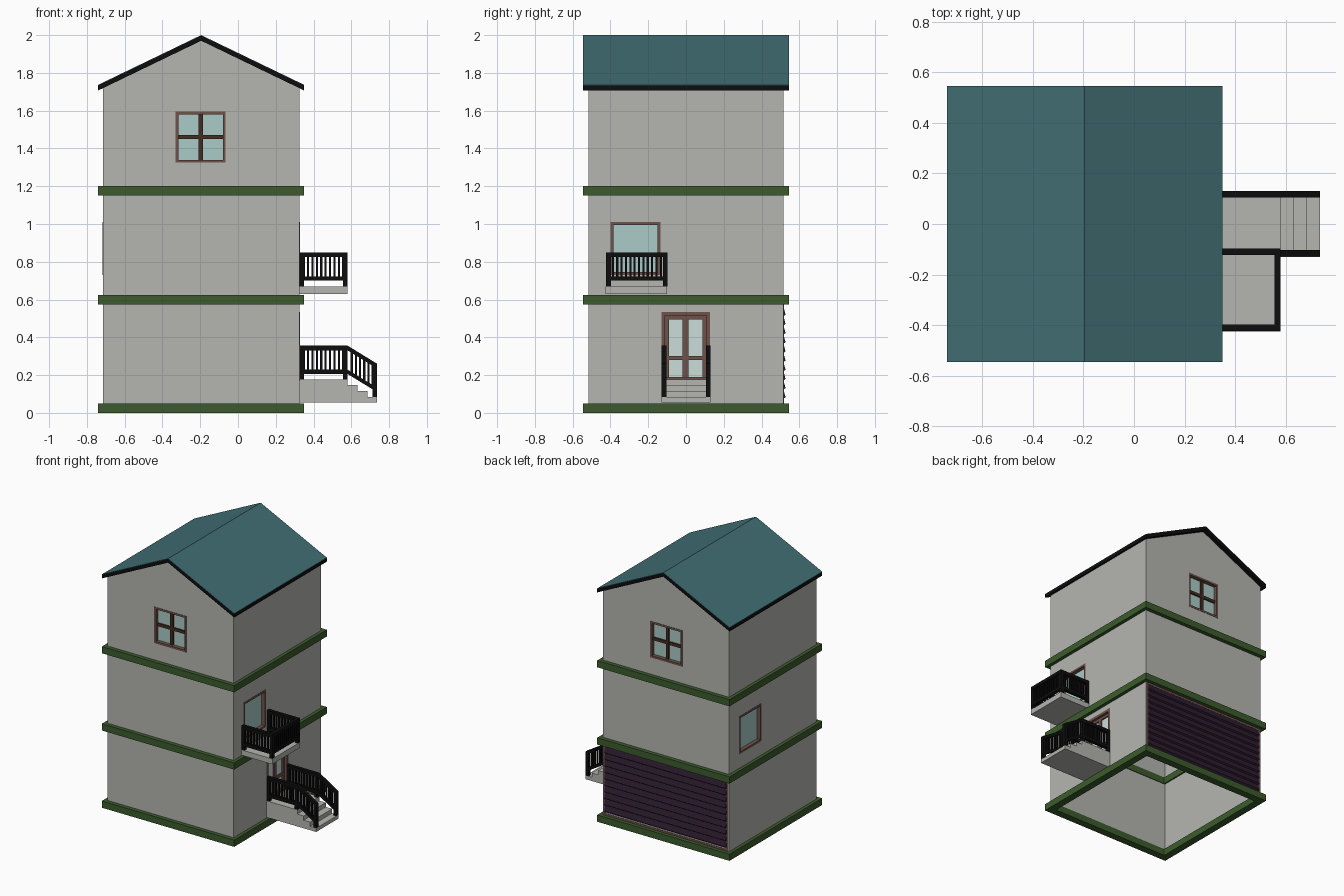
import bpy, bmesh

if "Cube" in bpy.data.objects:
    bpy.data.objects.remove(bpy.data.objects["Cube"])

CX, HX, HY = -0.195, 0.52, 0.515      # house centre x and half sizes
mats = {}
COLORS = {
    "wall": (0.46, 0.47, 0.435), "stone": (0.46, 0.47, 0.435), "green": (0.045, 0.105, 0.026),
    "black": (0.004, 0.004, 0.004), "teal": (0.052, 0.155, 0.17), "brown": (0.16, 0.085, 0.07),
    "dark": (0.06, 0.025, 0.015), "glass": (0.4, 0.6, 0.57), "pale": (0.6, 0.72, 0.7),
    "purple": (0.028, 0.012, 0.03),
}


def finish(bm, name, color):
    bmesh.ops.recalc_face_normals(bm, faces=bm.faces)
    me = bpy.data.meshes.new(name)
    bm.to_mesh(me)
    bm.free()
    ob = bpy.data.objects.new(name, me)
    bpy.context.collection.objects.link(ob)
    if color:
        if color not in mats:
            mats[color] = bpy.data.materials.new(color)
            mats[color].diffuse_color = (*COLORS[color], 1)
        me.materials.append(mats[color])
    return ob


def boxes(name, items, color):
    """Each item: x0, x1, y0, y1, z0, z1 and an optional drop of the x1 end."""
    bm = bmesh.new()
    for x0, x1, y0, y1, z0, z1, *drop in items:
        d = drop[0] if drop else 0
        v = [bm.verts.new((x, y, z - (d if x == x1 else 0)))
             for x in (x0, x1) for y in (y0, y1) for z in (z0, z1)]
        for f in ((0, 1, 3, 2), (4, 6, 7, 5), (0, 4, 5, 1), (2, 3, 7, 6), (0, 2, 6, 4), (1, 5, 7, 3)):
            bm.faces.new([v[i] for i in f])
    return finish(bm, name, color)


def prism(name, profile, axis, a, b, color):
    """Extrude a 2D profile along x (profile in y,z) or y (profile in x,z)."""
    bm = bmesh.new()
    put = (lambda p, t: (t, *p)) if axis == "x" else (lambda p, t: (p[0], t, p[1]))
    face = bm.faces.new([bm.verts.new(put(p, a)) for p in profile])
    ext = bmesh.ops.extrude_face_region(bm, geom=[face])
    vs = [g for g in ext["geom"] if isinstance(g, bmesh.types.BMVert)]
    bmesh.ops.translate(bm, verts=vs, vec=(b - a, 0, 0) if axis == "x" else (0, b - a, 0))
    return finish(bm, name, color)


def on_wall(side, u0, u1, z0, z1, d0, d1):
    """Box on a wall: u along the wall, d outward from its surface."""
    if side == "front":
        return (u0, u1, -HY - d1, -HY - d0, z0, z1)
    if side == "back":
        return (u0, u1, HY + d0, HY + d1, z0, z1)
    if side == "right":
        return (CX + HX + d0, CX + HX + d1, u0, u1, z0, z1)
    return (CX - HX - d1, CX - HX - d0, u0, u1, z0, z1)


def frame(side, u0, u1, z0, z1, w, d0, d1):
    return [on_wall(side, *r, d0, d1) for r in (
        (u0, u0 + w, z0, z1), (u1 - w, u1, z0, z1),
        (u0 + w, u1 - w, z0, z0 + w), (u0 + w, u1 - w, z1 - w, z1))]


# walls: hollow gabled shell
walls = prism("walls", [(CX - HX, 0.01), (CX + HX, 0.01), (CX + HX, 1.72), (CX, 1.972), (CX - HX, 1.72)],
              "y", -HY, HY, "wall")
T = 0.02
cuts = [boxes("cut_inside", [(CX - HX + T, CX + HX - T, -HY + T, HY - T, -0.1, 2.1)], None)]

# windows: recessed frame, glass and optional cross bars
windows = [("front", -0.33, -0.065, 1.325, 1.595, True), ("back", -0.33, -0.065, 1.325, 1.595, True),
           ("right", -0.4, -0.135, 0.73, 1.01, False), ("left", 0.135, 0.4, 0.73, 1.01, False)]
for side, u0, u1, z0, z1, cross in windows:
    cuts.append(boxes("cut_" + side, [on_wall(side, u0 + .002, u1 - .002, z0 + .002, z1 - .002, -0.1, 0.1)], None))
    boxes(side + "_window_frame", frame(side, u0, u1, z0, z1, 0.015, -0.035, 0.002), "brown")
    boxes(side + "_window_glass", [on_wall(side, u0 + .01, u1 - .01, z0 + .01, z1 - .01, -0.032, -0.026)], "glass")
    if cross:
        um, zm = (u0 + u1) / 2, (z0 + z1) / 2
        boxes(side + "_window_bars", [
            on_wall(side, um - .011, um + .011, z0 + .014, z1 - .014, -0.034, -0.014),
            on_wall(side, u0 + .014, u1 - .014, zm - .011, zm + .011, -0.034, -0.015)], "dark")

# entrance door
cuts.append(boxes("cut_door", [on_wall("right", -0.128, 0.126, 0.172, 0.533, -0.1, 0.1)], None))
boxes("door_frame", frame("right", -0.13, 0.128, 0.17, 0.535, 0.02, -0.035, 0.002), "brown")
boxes("door_leaf", [on_wall("right", *r, -0.034, -0.016) for r in (
    (-0.112, -0.09, 0.18, 0.52), (0.087, 0.11, 0.18, 0.52), (-0.018, 0.013, 0.18, 0.52),
    (-0.09, 0.087, 0.28, 0.3), (-0.09, 0.087, 0.495, 0.52), (-0.09, 0.087, 0.18, 0.19))], "brown")
boxes("door_glass", [on_wall("right", -0.1, 0.1, 0.18, 0.52, -0.03, -0.026)], "pale")

for c in cuts:
    c.hide_render = True
    c.hide_viewport = True
    m = walls.modifiers.new(c.name, "BOOLEAN")
    m.operation, m.solver, m.object = "DIFFERENCE", "EXACT", c

# floor bands
for i, z in enumerate((0, 0.575, 1.15)):
    ox, oy, ix, iy = HX + 0.025, HY + 0.03, HX - 0.03, HY - 0.025
    boxes("floor_band_%d" % (i + 1), [
        (CX - ox, CX + ox, -oy, -iy, z, z + 0.05), (CX - ox, CX + ox, iy, oy, z, z + 0.05),
        (CX - ox, CX - ix, -iy, iy, z, z + 0.05), (CX + ix, CX + ox, -iy, iy, z, z + 0.05)], "green")


# roof: black underlay with a thin teal covering
def chevron(top, t):
    r, e = 0.545, 0.263
    return [(CX - r, top - e), (CX, top), (CX + r, top - e), (CX + r, top - e - t), (CX, top - t), (CX - r, top - e - t)]


prism("roof_trim", chevron(1.997, 0.027), "y", -0.545, 0.545, "black")
prism("roof_cover", chevron(2.0, 0.003), "y", -0.545, 0.545, "teal")

# garage shutter on the back
boxes("shutter_frame", frame("back", CX - HX + 0.008, CX + HX - 0.008, 0.05, 0.575, 0.014, -0.01, 0.003), "brown")
n, zb, pitch = 10, 0.075, 0.0485
teeth = []
for i in range(n):
    teeth += [(HY + 0.001, zb + i * pitch), (HY + 0.012, zb + i * pitch + 0.008)]
prism("garage_shutter", [(HY - 0.005, 0.06)] + teeth + [(HY + 0.001, 0.565), (HY - 0.005, 0.565)], "x",
      CX - HX + 0.02, CX + HX - 0.02, "purple")


# railings
def rail_x(x0, x1, y, z, n, drop=0, w=0.025):
    y0, y1 = y - w / 2, y + w / 2
    out = [(x0, x1, y0, y1, z + 0.155, z + 0.18, drop), (x0, x1, y0, y1, z + 0.03, z + 0.053, drop)]
    step = (x1 - x0) / (n + 1)
    for i in range(1, n + 1):
        x, d = x0 + i * step, drop * i / (n + 1)
        out.append((x - .0055, x + .0055, y - .006, y + .006, z + 0.04 - d, z + 0.165 - d))
    return out


def post(x, y, z0, z1):
    return (x - .0115, x + .0115, y - .0125, y + .0125, z0, z1)


# balcony
boxes("balcony_slab", [(0.32, 0.58, -0.425, -0.1, 0.63, 0.67)], "stone")
rail = []
for y in (-0.41, -0.11):
    rail += rail_x(0.325, 0.58, y, 0.67, 10)
    rail += [post(0.337, y, 0.67, 0.845), post(0.567, y, 0.67, 0.845)]
rail += [(0.555, 0.58, -0.42, -0.1, z0, z1) for z0, z1 in ((0.825, 0.85), (0.70, 0.723))]
rail += [(0.5615, 0.5735, y - .0055, y + .0055, 0.71, 0.835) for y in [-0.41 + 0.3 * i / 13 for i in range(1, 13)]]
boxes("balcony_railing", rail, "black")

# entrance landing and steps
prism("entrance_steps", [(0.32, 0.055), (0.735, 0.055), (0.735, 0.083), (0.685, 0.083), (0.685, 0.115),
                         (0.632, 0.115), (0.632, 0.147), (0.58, 0.147), (0.58, 0.178), (0.32, 0.178)],
      "y", -0.13, 0.13, "stone")
rail = []
for y in (-0.116, 0.118):
    rail += rail_x(0.325, 0.58, y, 0.176, 10) + rail_x(0.58, 0.735, y, 0.176, 6, 0.095)
    rail += [post(0.337, y, 0.176, 0.35), post(0.567, y, 0.176, 0.35), post(0.7235, y, 0.083, 0.262)]
boxes("entrance_railing", rail, "black")

for m in bpy.data.materials:
    if m.users and not m.is_grease_pencil:
        m.use_nodes = True
        m.node_tree.nodes["Principled BSDF"].inputs["Base Color"].default_value = m.diffuse_color
